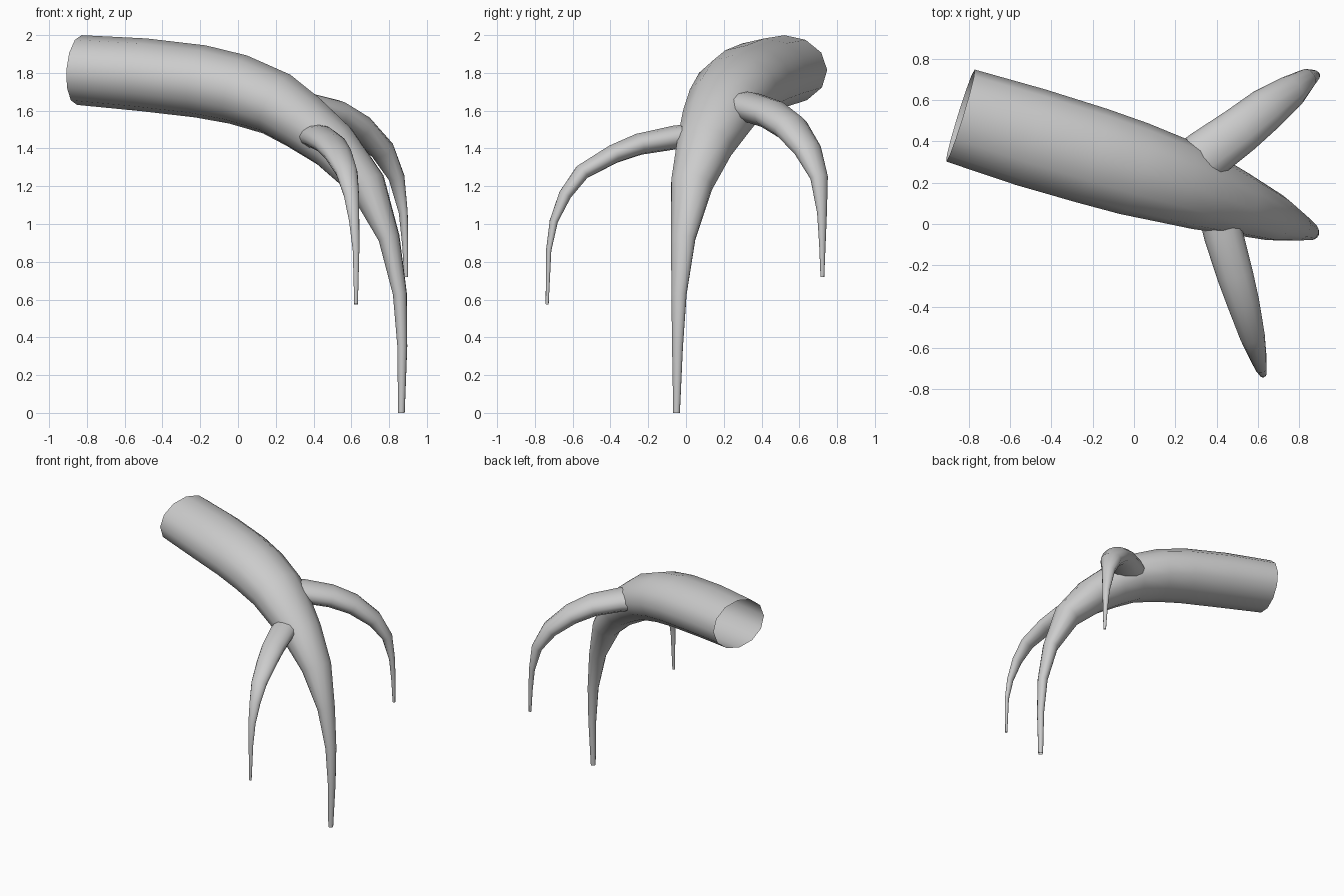
import bpy, bmesh, math
from mathutils import Vector

cube = bpy.data.objects.get("Cube")
if cube:
    bpy.data.objects.remove(cube)

SIDES = 12

# One plain grey for every part
grey = bpy.data.materials.new("plain_grey")
grey.use_nodes = True
grey.diffuse_color = (0.6, 0.6, 0.6, 1)
grey.node_tree.nodes["Principled BSDF"].inputs["Base Color"].default_value = (0.6, 0.6, 0.6, 1)


def tapered_tube(name, stations):
    """Sweep an open oval tube; each station is x, y, z, half width, half thickness."""
    centres = [Vector(s[:3]) for s in stations]
    run = centres[-1] - centres[0]
    side = Vector((-run.y, run.x, 0)).normalized()
    bm = bmesh.new()
    rings = []
    for i, (centre, station) in enumerate(zip(centres, stations)):
        before = (centre - centres[max(i - 1, 0)]).normalized()
        after = (centres[min(i + 1, len(centres) - 1)] - centre).normalized()
        tangent = (before + after).normalized()
        across = (side - tangent * side.dot(tangent)).normalized()
        up = tangent.cross(across)
        ring = []
        for k in range(SIDES):
            a = math.tau * k / SIDES
            ring.append(bm.verts.new(centre + across * station[3] * math.cos(a)
                                     + up * station[4] * math.sin(a)))
        rings.append(ring)
    for low, high in zip(rings, rings[1:]):
        for k in range(SIDES):
            n = (k + 1) % SIDES
            bm.faces.new((low[k], low[n], high[n], high[k]))
    mesh = bpy.data.meshes.new(name)
    bm.to_mesh(mesh)
    bm.free()
    mesh.materials.append(grey)
    mesh.shade_smooth()
    obj = bpy.data.objects.new(name, mesh)
    bpy.context.collection.objects.link(obj)
    return obj


# Thick limb that arches over and tapers down to the ground
tapered_tube("main_limb", [
    (-.84, .525, 1.815, .233, .185),
    (-.5, .42, 1.79, .242, .193),
    (-.2, .33, 1.755, .238, .193),
    (0, .268, 1.712, .23, .187),
    (.205, .205, 1.635, .21, .173),
    (.345, .155, 1.54, .19, .156),
    (.505, .098, 1.415, .155, .134),
    (.683, .03, 1.21, .115, .1),
    (.8, -.015, .925, .068, .056),
    (.857, -.037, .63, .042, .037),
    (.87, -.045, .35, .03, .026),
    (.865, -.05, 0, .018, .018),
])

# Thin branch hooking out to the front
tapered_tube("front_branch", [
    (.4, .1, 1.47, .1, .067),
    (.435, -.06, 1.458, .095, .063),
    (.49, -.25, 1.422, .088, .057),
    (.53, -.385, 1.37, .078, .05),
    (.575, -.55, 1.275, .06, .042),
    (.6, -.64, 1.155, .042, .034),
    (.615, -.7, 1.015, .028, .022),
    (.625, -.727, .86, .018, .014),
    (.625, -.735, .575, .01, .008),
])

# Thicker branch hooking out to the back
tapered_tube("back_branch", [
    (.22, .23, 1.625, .13, .08),
    (.35, .335, 1.62, .125, .08),
    (.515, .455, 1.58, .115, .078),
    (.64, .555, 1.51, .105, .072),
    (.765, .645, 1.39, .08, .06),
    (.84, .705, 1.245, .05, .04),
    (.875, .72, 1.06, .028, .022),
    (.885, .722, .89, .018, .015),
    (.89, .722, .72, .01, .01),
])
